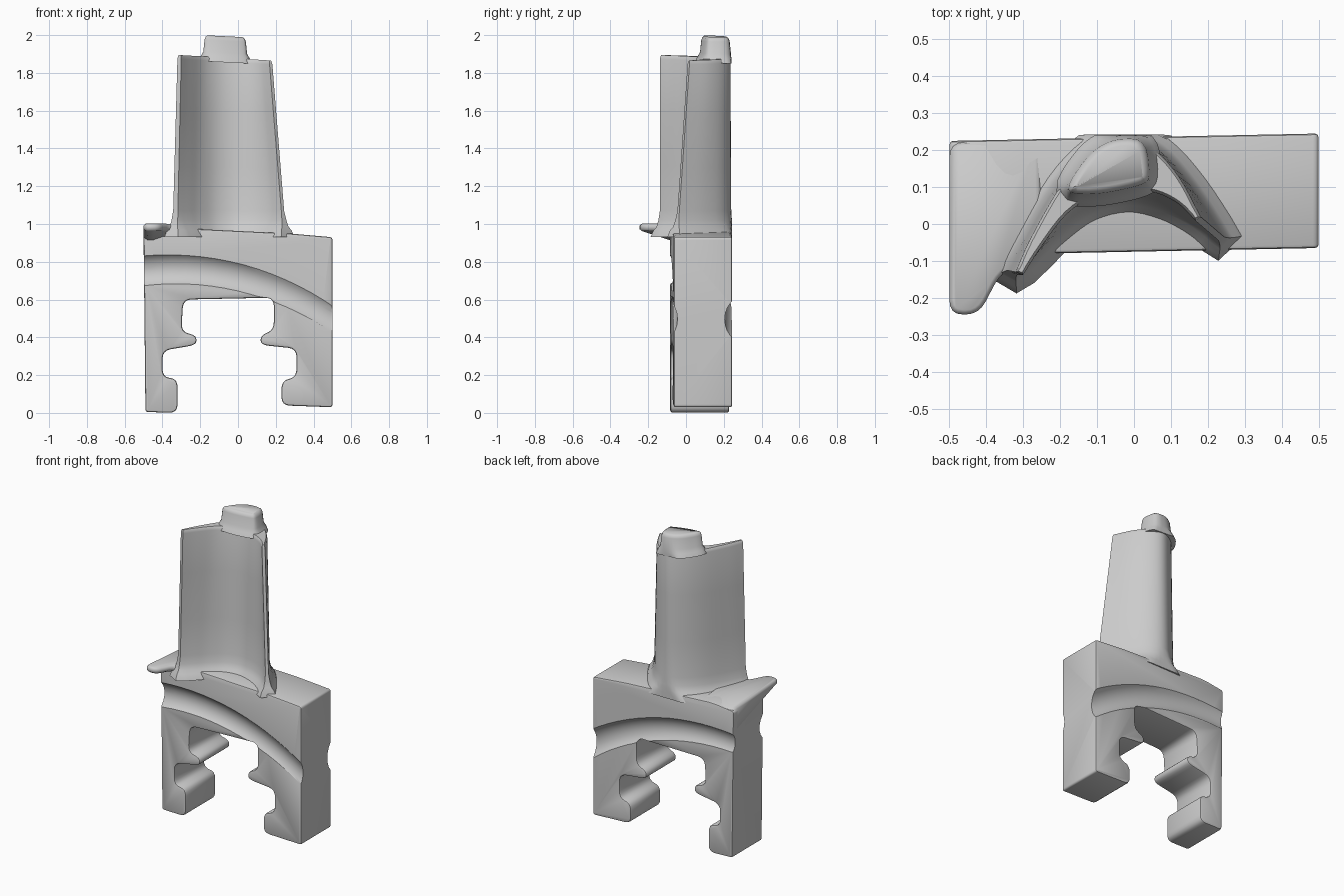
import bpy, bmesh, math
from mathutils import Vector

cube = bpy.data.objects.get("Cube")
if cube:
    bpy.data.objects.remove(cube, do_unlink=True)

# One cast metal grey for everything
metal = bpy.data.materials.new("cast_grey")
metal.use_nodes = True
colour = (0.6, 0.6, 0.6, 1)
metal.diffuse_color = colour
metal.node_tree.nodes["Principled BSDF"].inputs["Base Color"].default_value = colour


def rounded(corners, radius, steps=4):
    """Replace each corner of a closed outline with a small curve."""
    result = []
    count = len(corners)
    for i, corner in enumerate(corners):
        point = Vector(corner)
        before = Vector(corners[i - 1]) - point
        after = Vector(corners[(i + 1) % count]) - point
        start = point + before.normalized() * min(radius, before.length * 0.45)
        end = point + after.normalized() * min(radius, after.length * 0.45)
        for step in range(steps + 1):
            t = step / steps
            result.append(start * (1 - t) ** 2 + point * 2 * t * (1 - t) + end * t * t)
    return result


def spline(points, steps=4):
    """Smooth open curve through the given points."""
    pts = [Vector(p) for p in points]
    pts = [pts[0] * 2 - pts[1]] + pts + [pts[-1] * 2 - pts[-2]]
    result = []
    for a, b, c, d in zip(pts, pts[1:], pts[2:], pts[3:]):
        for step in range(steps):
            t = step / steps
            result.append(b + (c - a) * t / 2 + (a * 2 - b * 5 + c * 4 - d) * t * t / 2
                          + (b * 3 - a - c * 3 + d) * t ** 3 / 2)
    return result + [pts[-2]]


def grow(outline, amount):
    """Offset a clockwise outline outwards."""
    result = []
    for i, point in enumerate(outline):
        along = (outline[(i + 1) % len(outline)] - outline[i - 1]).normalized()
        result.append(point + Vector((-along.y, along.x)) * amount)
    return result


def loft(name, rings):
    """Skin a stack of rings of 3D points and close both ends."""
    bm = bmesh.new()
    loops = [[bm.verts.new(p) for p in ring] for ring in rings]
    for low, high in zip(loops, loops[1:]):
        for i in range(len(low)):
            j = (i + 1) % len(low)
            bm.faces.new((low[i], low[j], high[j], high[i]))
    bm.faces.new(loops[0])
    bm.faces.new(loops[-1])
    bmesh.ops.recalc_face_normals(bm, faces=bm.faces)
    mesh = bpy.data.meshes.new(name)
    bm.to_mesh(mesh)
    bm.free()
    mesh.materials.append(metal)
    obj = bpy.data.objects.new(name, mesh)
    bpy.context.collection.objects.link(obj)
    return obj


def activate(obj):
    bpy.ops.object.select_all(action='DESELECT')
    obj.select_set(True)
    bpy.context.view_layer.objects.active = obj


def smooth(obj, angle=40):
    activate(obj)
    bpy.ops.object.shade_smooth_by_angle(angle=math.radians(angle))


# Root block with the stepped slot between its two legs
root_corners = [
    (-.49, .005), (-.32, 0), (-.32, .18), (-.4, .19), (-.4, .33), (-.22, .36),
    (-.22, .41), (-.3, .43), (-.29, .6), (.19, .61), (.19, .44), (.12, .41),
    (.12, .36), (.31, .34), (.31, .19), (.23, .17), (.23, .04), (.5, .03),
    (.5, .93), (.27, .95), (-.35, .98), (-.5, .96)]
section = rounded(root_corners, .045)
for index in (0, 17, 18, 21):
    sharp = Vector(root_corners[index])
    for k in range(index * 5, index * 5 + 5):
        section[k] = sharp.lerp(section[k], .35)
root = loft("root_block", [[(p.x, y + .02 * p.x, p.y) for p in section]
                           for y in (-.075, .235)])
bevel = root.modifiers.new("soft_edges", 'BEVEL')
bevel.width = .01
bevel.segments = 2
bevel.limit_method = 'ANGLE'
bevel.angle_limit = math.radians(60)
activate(root)
bpy.ops.object.modifier_apply(modifier=bevel.name)

# Arched grooves across the front and back of the root
for side in (-1, 1):
    bpy.ops.mesh.primitive_torus_add(
        location=(-.35, .08 + side * .225, -.74), rotation=(math.pi / 2, 0, 0),
        major_radius=1.5, minor_radius=.1, major_segments=128, minor_segments=24)
    cutter = bpy.context.object
    cutter.name = "groove_cutter"
    cutter.hide_render = True
    cut = root.modifiers.new("groove", 'BOOLEAN')
    cut.operation = 'DIFFERENCE'
    cut.solver = 'EXACT'
    cut.object = cutter
    activate(root)
    bpy.ops.object.modifier_apply(modifier=cut.name)
    bpy.data.objects.remove(cutter, do_unlink=True)
smooth(root, 30)

# Platform lip that overhangs the front corner
lip_outline = rounded([(-.5, .22), (-.25, .23), (-.25, -.08), (-.36, -.13),
                       (-.42, -.245), (-.5, -.245)], .04)


def lip_ring(inset, height):
    ring = []
    for p in grow(lip_outline, -inset):
        inner = max(0, p.y + .15)
        slope = -.08 * inner if height > 0 else -.4 * inner
        ring.append((p.x, p.y, .98 + height + slope))
    return ring


smooth(loft("platform_lip", [lip_ring(.012, -.018), lip_ring(0, -.008),
                             lip_ring(0, .012), lip_ring(.012, .022)]), 60)

# Curved blade: convex back, hollow front, narrowing towards the tip
tip = (spline([(-.32, -.13), (-.28, -.04), (-.2, .1), (-.12, .19), (-.03, .235),
               (.05, .205), (.12, .13), (.18, .02)])
       + spline([(.165, .01), (.12, .055), (.06, .085), (-.02, .095),
                 (-.1, .08), (-.18, .03), (-.25, -.06), (-.3, -.138)]))
foot = (spline([(-.345, -.125), (-.3, -.04), (-.21, .11), (-.12, .2), (-.03, .24),
                (.07, .2), (.16, .1), (.25, -.04)])
        + spline([(.235, -.05), (.17, .005), (.08, .05), (-.02, .068),
                  (-.12, .04), (-.2, -.02), (-.26, -.08), (-.32, -.138)]))


def blade_ring(height, offset):
    t = max(0, (height - 1) / .88)
    ring = grow([a.lerp(b, t) for a, b in zip(foot, tip)], offset)
    return [(p.x, min(p.y, .243), height - .06 * p.x * t) for p in ring]


smooth(loft("blade", [blade_ring(*level) for level in (
    (.93, .05), (.965, .035), (.985, .018), (1.02, .008), (1.07, 0),
    (1.3, 0), (1.6, 0), (1.855, 0), (1.87, -.003), (1.876, -.007))]), 50)

# Small boss standing on the blade tip
boss_outline = rounded([(-.2, .08), (-.13, .19), (-.06, .235), (.035, .235),
                        (.05, .12), (.02, .1), (-.1, .075)], .06)
smooth(loft("tip_boss", [
    [(p.x, min(p.y, .24), height - .05 * (p.x + .15)) for p in grow(boss_outline, offset)]
    for height, offset in ((1.86, .03), (1.885, .018), (1.91, .003), (1.975, -.004),
                           (1.99, -.01), (1.998, -.022))]), 60)
